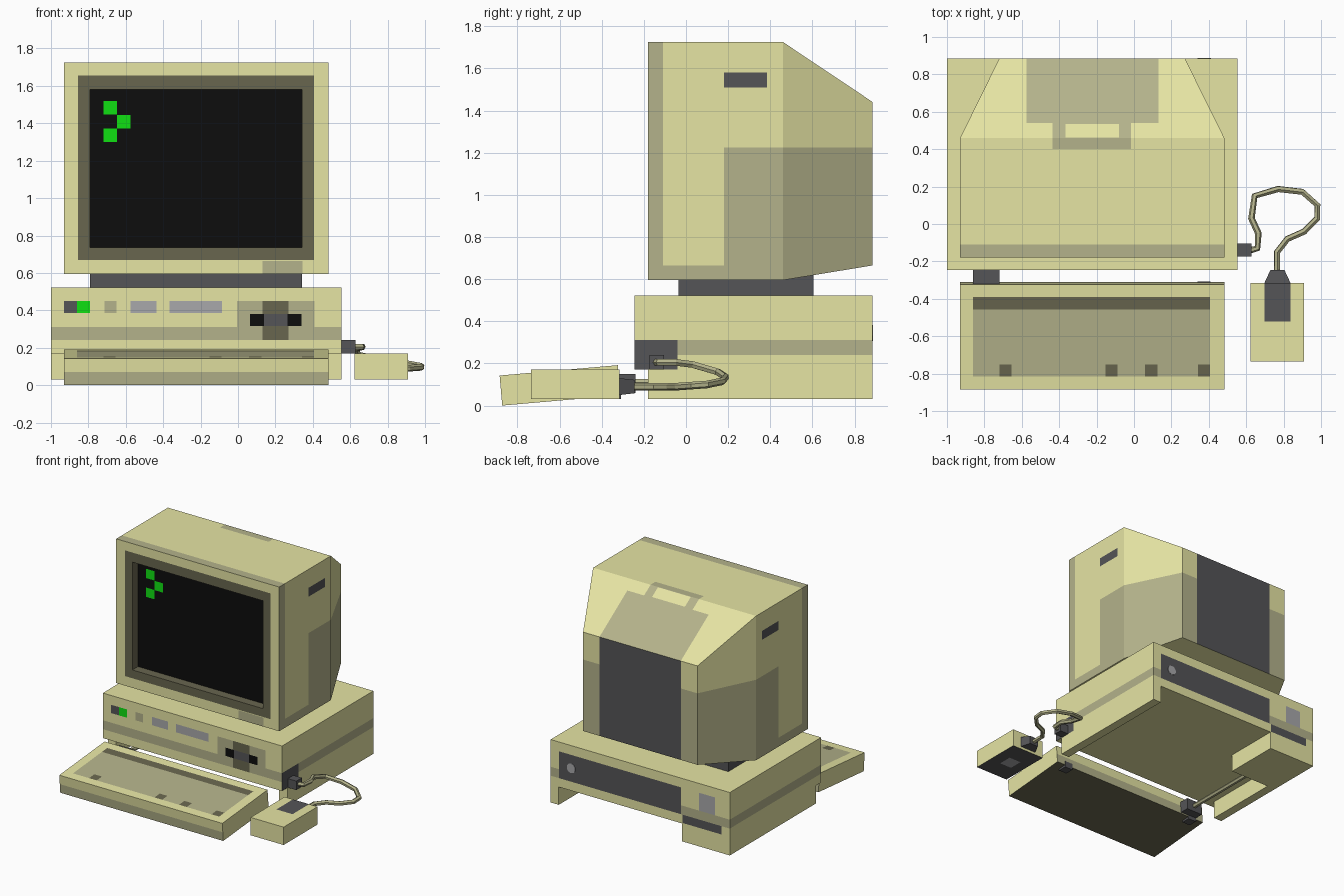
import bpy, bmesh, math
from mathutils import Vector, Matrix

if "Cube" in bpy.data.objects:
    bpy.data.objects.remove(bpy.data.objects["Cube"])

# Flat palette (sRGB picked, stored linear)
PALETTE = {
    "light_khaki": (.9, .895, .64), "dark_khaki": (.705, .7, .545), "frame_brown": (.41, .40, .31),
    "dark_grey": (.33, .33, .34), "mid_grey": (.66, .66, .67), "black": (.05, .05, .05), "green": (.06, .88, .07)}
MATS = []
for name, rgb in PALETTE.items():
    m = bpy.data.materials.new(name)
    m.diffuse_color = [((c + .055) / 1.055) ** 2.4 for c in rgb] + [1]
    m.use_nodes = True
    m.node_tree.nodes["Principled BSDF"].inputs["Base Color"].default_value = m.diffuse_color
    MATS.append(m)
LIGHT, DARK, BROWN, CHAR, GREY, BLACK, GREEN = range(7)
X, Y, Z = Vector((1, 0, 0)), Vector((0, 1, 0)), Vector((0, 0, 1))


def inside(c, box):
    return all(r is None or r[0] - 1e-4 <= c[i] <= r[1] + 1e-4 for i, r in enumerate(box))


def loft(name, rings, base=LIGHT, rules=(), recess=None, matrix=None):
    """Rectangular rings (y, x0, x1, z0, z1) joined front to back, then cut and
    coloured by rules (material, x range, y range, z range, facing direction)."""
    bm = bmesh.new()
    loops = [[bm.verts.new(p) for p in ((a, y, c), (b, y, c), (b, y, d), (a, y, d))]
             for y, a, b, c, d in rings]
    bm.faces.new(loops[0])
    bm.faces.new(loops[-1])
    for p, q in zip(loops, loops[1:]):
        for i in range(4):
            j = (i + 1) % 4
            bm.faces.new((p[i], p[j], q[j], q[i]))
    bmesh.ops.recalc_face_normals(bm, faces=bm.faces)
    cuts = {(i, v) for r in rules for i in range(3) if r[1 + i] for v in r[1 + i]}
    for i, v in sorted(cuts):
        no = (X, Y, Z)[i]
        bmesh.ops.bisect_plane(bm, geom=bm.verts[:] + bm.edges[:] + bm.faces[:], dist=1e-5,
                               plane_co=no * v, plane_no=no)
    bm.normal_update()
    if recess:
        box, depth = recess
        faces = [f for f in bm.faces if f.normal.y < -.5 and inside(f.calc_center_median(), box)]
        out = bmesh.ops.extrude_face_region(bm, geom=faces)["geom"]
        bmesh.ops.translate(bm, vec=Y * depth, verts=[g for g in out if isinstance(g, bmesh.types.BMVert)])
        old = [f for f in faces if f.is_valid]
        if old:
            bmesh.ops.delete(bm, geom=old, context='FACES')
        bmesh.ops.recalc_face_normals(bm, faces=bm.faces)
        bm.normal_update()
    for f in bm.faces:
        f.material_index = base
        for mat, rx, ry, rz, n in rules:
            if (n is None or f.normal.dot(n) > .5) and inside(f.calc_center_median(), (rx, ry, rz)):
                f.material_index = mat
    if matrix:
        bm.transform(matrix)
    me = bpy.data.meshes.new(name)
    bm.to_mesh(me)
    bm.free()
    for m in MATS:
        me.materials.append(m)
    ob = bpy.data.objects.new(name, me)
    bpy.context.collection.objects.link(ob)
    return ob


def box(name, x, y, z, base=LIGHT, rules=(), matrix=None):
    return loft(name, [(v, *x, *z) for v in y], base, rules, None, matrix)


def cable(name, pts, radius=.018):
    cu = bpy.data.curves.new(name + "_path", 'CURVE')
    cu.dimensions = '3D'
    cu.bevel_depth, cu.bevel_resolution, cu.use_fill_caps = radius, 1, True
    sp = cu.splines.new('POLY')
    sp.points.add(len(pts) - 1)
    for p, co in zip(sp.points, pts):
        p.co = (*co, 1)
    tmp = bpy.data.objects.new(name + "_path", cu)
    bpy.context.collection.objects.link(tmp)
    me = bpy.data.meshes.new_from_object(tmp.evaluated_get(bpy.context.evaluated_depsgraph_get()))
    bpy.data.objects.remove(tmp)
    me.name = name
    me.materials.clear()
    me.materials.append(MATS[DARK])
    for p in me.polygons:
        p.material_index, p.use_smooth = 0, False
    bpy.context.collection.objects.link(bpy.data.objects.new(name, me))


# Monitor: straight front, tapered back, recessed screen
FRONT, SCREEN_X, SCREEN_Z = (-.18, -.11), (-.79, .342), (.735, 1.58)
rules = [(DARK, None, FRONT, None, Z)]
for n in (X, -X):
    rules += [(DARK, None, None, (.5, 1.225), n), (LIGHT, None, (-.11, .18), (.665, 1.225), n),
              (DARK, None, FRONT, None, n), (CHAR, None, (.18, .385), (1.51, 1.58), n)]
rules += [
    (DARK, None, None, (.5, 1.225), Y), (CHAR, (-.575, .13), (.884, .9), None, Y),   # rear panel
    (DARK, (-.575, .13), (.54, .9), None, Z),
    (DARK, (-.435, -.015), (.40, .54), None, Z), (LIGHT, (-.365, -.08), (.462, .535), None, Z),  # grip
    (DARK, (.13, .345), None, (.5, .665), -Y),
    (BROWN, (-.855, .407), FRONT, (.67, 1.655), None),   # screen surround
    (BLACK, SCREEN_X, None, SCREEN_Z, -Y)]
for x, z in ((-.72, 1.465), (-.647, 1.39), (-.72, 1.318)):   # lit pixels
    rules.append((GREEN, (x, x + .072), None, (z - .018, z + .055), -Y))
loft("monitor", [(-.18, -.93, .483, .595, 1.725), (.46, -.93, .483, .595, 1.725),
                 (.886, -.72, .272, .665, 1.44)], LIGHT, rules,
     recess=((SCREEN_X, None, SCREEN_Z), .07))
box("monitor_stand", (-.79, .342), (-.035, .604), (.52, .625), CHAR)

# Computer case with stripe, front drive and rear panel
ROW = (.385, .45)
rules = [(DARK, None, None, (.24, .31), n) for n in (X, -X, Y, -Y)]
rules += [(CHAR, (-.93, -.86), None, ROW, -Y), (GREEN, (-.86, -.79), None, ROW, -Y),
          (DARK, (-.715, -.65), None, ROW, -Y), (GREY, (-.575, -.435), None, ROW, -Y),
          (GREY, (-.365, -.085), None, ROW, -Y), (DARK, (-.005, .41), None, (.31, .45), -Y),
          (BROWN, (.13, .27), None, (.24, .45), -Y), (CHAR, (.13, .27), None, (.315, .38), -Y),
          (BLACK, (.063, .138), None, (.315, .38), -Y), (BLACK, (.265, .34), None, (.315, .38), -Y),
          (CHAR, (-.575, .48), None, (.24, .45), Y), (GREY, (-.87, -.735), None, (.31, .45), Y),
          (CHAR, (-.93, -.59), None, (.175, .24), Y),
          (CHAR, None, (-.3, -.04), (.1, .31), X)]
box("case", (-1, .553), (-.245, .886), (.17, .523), LIGHT, rules)
box("case_leg_right", (.483, .553), (-.18, .886), (.03, .17), LIGHT)
box("case_leg_left", (-1, -.93), (-.18, .886), (.03, .17), LIGHT)
box("case_rear_block", (-.93, -.585), (.44, .886), (.03, .17), LIGHT)

# Round socket on the rear panel
bm = bmesh.new()
bmesh.ops.create_cone(bm, cap_ends=True, segments=10, radius1=.038, radius2=.038, depth=.006,
                      matrix=Matrix.Translation((.375, .885, .345)) @ Matrix.Rotation(math.pi / 2, 4, 'X'))
me = bpy.data.meshes.new("rear_socket")
bm.to_mesh(me)
bm.free()
me.materials.append(MATS[GREY])
bpy.context.collection.objects.link(bpy.data.objects.new("rear_socket", me))

# Keyboard: tilted slab with a painted key area
tilt = Matrix.Translation((0, -.872, 0)) @ Matrix.Rotation(math.radians(5), 4, 'X')
rules = [(DARK, None, None, (-.1, .07), -Y), (DARK, None, None, (-.1, .07), Y), (BROWN, None, None, None, -Z),
         (DARK, (-.86, .407), (.07, .43), None, Z), (BROWN, (-.86, .407), (.43, .495), None, Z)]
for x in (-.72, -.153, .06, .341):
    rules.append((BROWN, (x, x + .066), (.07, .135), None, Z))
box("keyboard", (-.93, .483), (0, .563), (0, .143), LIGHT, rules, tilt)
for side, x in (("left", -.86), ("right", .34)):
    box("keyboard_foot_" + side, (x, x + .07), (-.38, -.308), (.03, .08), CHAR)
box("keyboard_plug", (-.86, -.72), (-.33, -.24), (.06, .15), CHAR)
cable("keyboard_cable", [(-.79, -.25, .11), (-.79, .45, .11)])

# Mouse with button, plugs and looping cable
box("mouse", (.624, .91), (-.735, -.315), (.03, .17), LIGHT,
    [(CHAR, None, None, None, -Z), (GREY, (.71, .815), (-.58, -.47), None, -Z),
     (CHAR, (.697, .837), (-.52, -.2), None, Z)])
loft("mouse_cable_collar", [(-.316, .697, .837, .05, .13), (-.245, .73, .804, .058, .122)], CHAR)
box("mouse_plug", (.553, .627), (-.173, -.104), (.17, .24), CHAR)
cable("mouse_cable", [(.62, -.14, .205), (.66, -.13, .205), (.665, -.05, .205), (.628, .03, .195),
                      (.645, .15, .16), (.77, .187, .135), (.90, .172, .115), (.981, .10, .10),
                      (.979, .03, .095), (.91, -.04, .09), (.82, -.08, .09), (.765, -.15, .09),
                      (.765, -.25, .09)])
